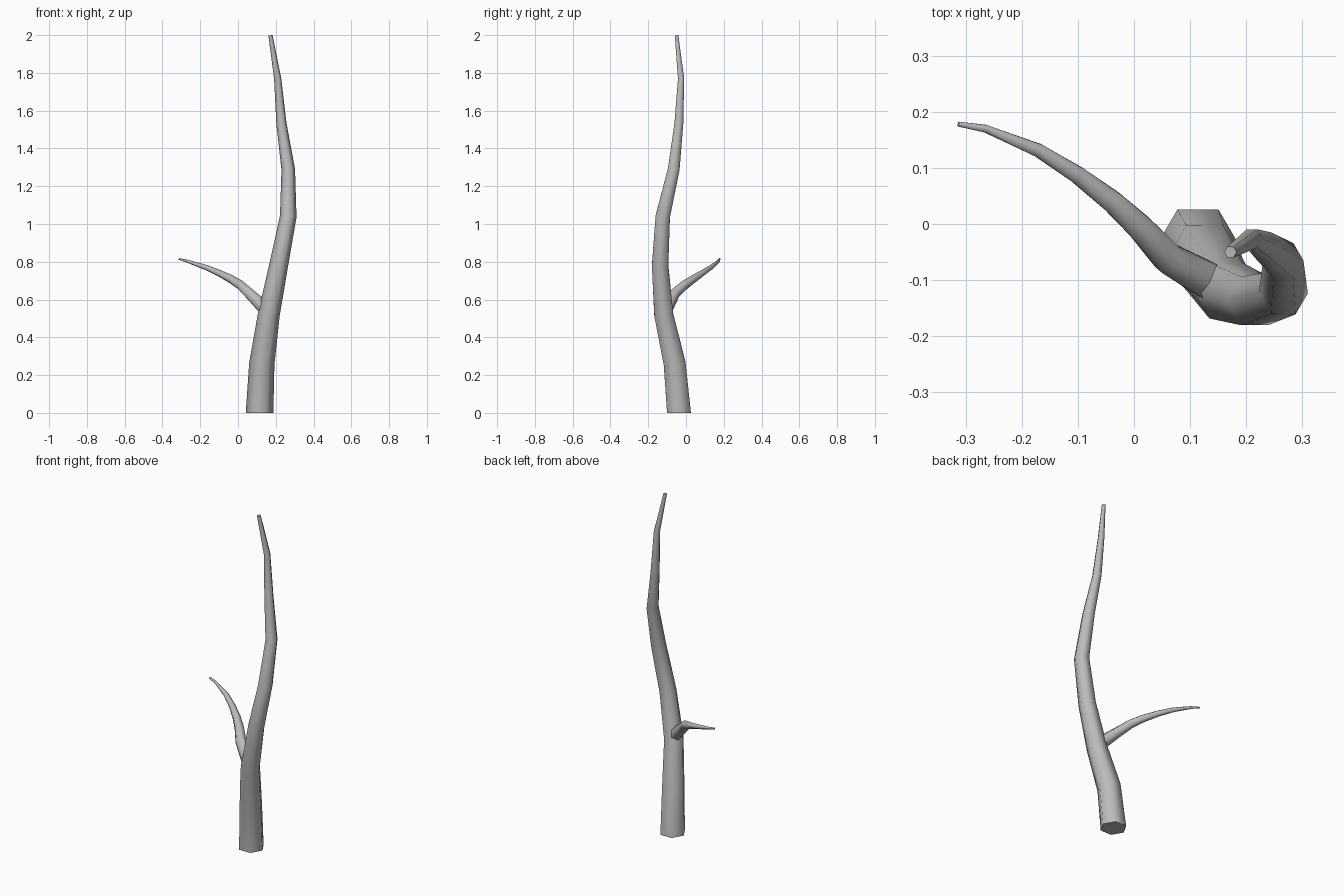
import bpy, bmesh, math
from mathutils import Vector

old = bpy.data.objects.get("Cube")
if old:
    bpy.data.objects.remove(old)

bark = bpy.data.materials.new("grey_bark")
bark.use_nodes = True
colour = (0.5, 0.5, 0.5, 1)
bark.diffuse_color = colour
bark.node_tree.nodes["Principled BSDF"].inputs["Base Color"].default_value = colour


def limb(name, path, radii, axis, start=None, sides=6):
    """Sweep a tapering polygon along a path and cap both ends."""
    pts = [Vector(p) for p in path]
    bm = bmesh.new()
    rings = []
    for i, (p, r) in enumerate(zip(pts, radii)):
        before = (p - pts[i - 1]).normalized() if i else Vector()
        after = (pts[i + 1] - p).normalized() if i + 1 < len(pts) else Vector()
        t = (before + after).normalized()
        if i == 0 and start:
            t = Vector(start)
        u = (axis - axis.dot(t) * t).normalized()
        v = t.cross(u)
        angles = [math.tau * k / sides for k in range(sides)]
        rings.append([bm.verts.new(p + r * (u * math.cos(a) + v * math.sin(a))) for a in angles])
    for a, b in zip(rings, rings[1:]):
        for k in range(sides):
            n = (k + 1) % sides
            bm.faces.new((a[k], a[n], b[n], b[k]))
    bm.faces.new(rings[0][::-1])
    bm.faces.new(rings[-1])
    mesh = bpy.data.meshes.new(name)
    bm.to_mesh(mesh)
    bm.free()
    mesh.materials.append(bark)
    ob = bpy.data.objects.new(name, mesh)
    bpy.context.collection.objects.link(ob)
    bpy.ops.object.select_all(action='DESELECT')
    ob.select_set(True)
    bpy.context.view_layer.objects.active = ob
    bpy.ops.object.shade_smooth_by_angle(angle=math.radians(65))


# Main stem, hexagonal with a flat foot
limb("trunk",
     [(.114, -.037, 0), (.126, -.06, .26), (.163, -.118, .52), (.215, -.137, .78),
      (.266, -.123, 1.04), (.266, -.065, 1.29), (.23, -.038, 1.53),
      (.21, -.026, 1.77), (.172, -.05, 1.998)],
     [.073, .067, .058, .05, .044, .036, .027, .019, .011],
     Vector((1, 0, 0)), start=(0, 0, 1))

# Side branch growing out of the stem
limb("side_branch",
     [(.14, -.105, .555), (.062, -.062, .63), (.015, -.01, .675), (-.035, .037, .707),
      (-.1, .087, .74), (-.17, .131, .77), (-.265, .17, .802), (-.313, .178, .815)],
     [.038, .031, .027, .023, .018, .014, .008, .005],
     Vector((0, 0, 1)))
